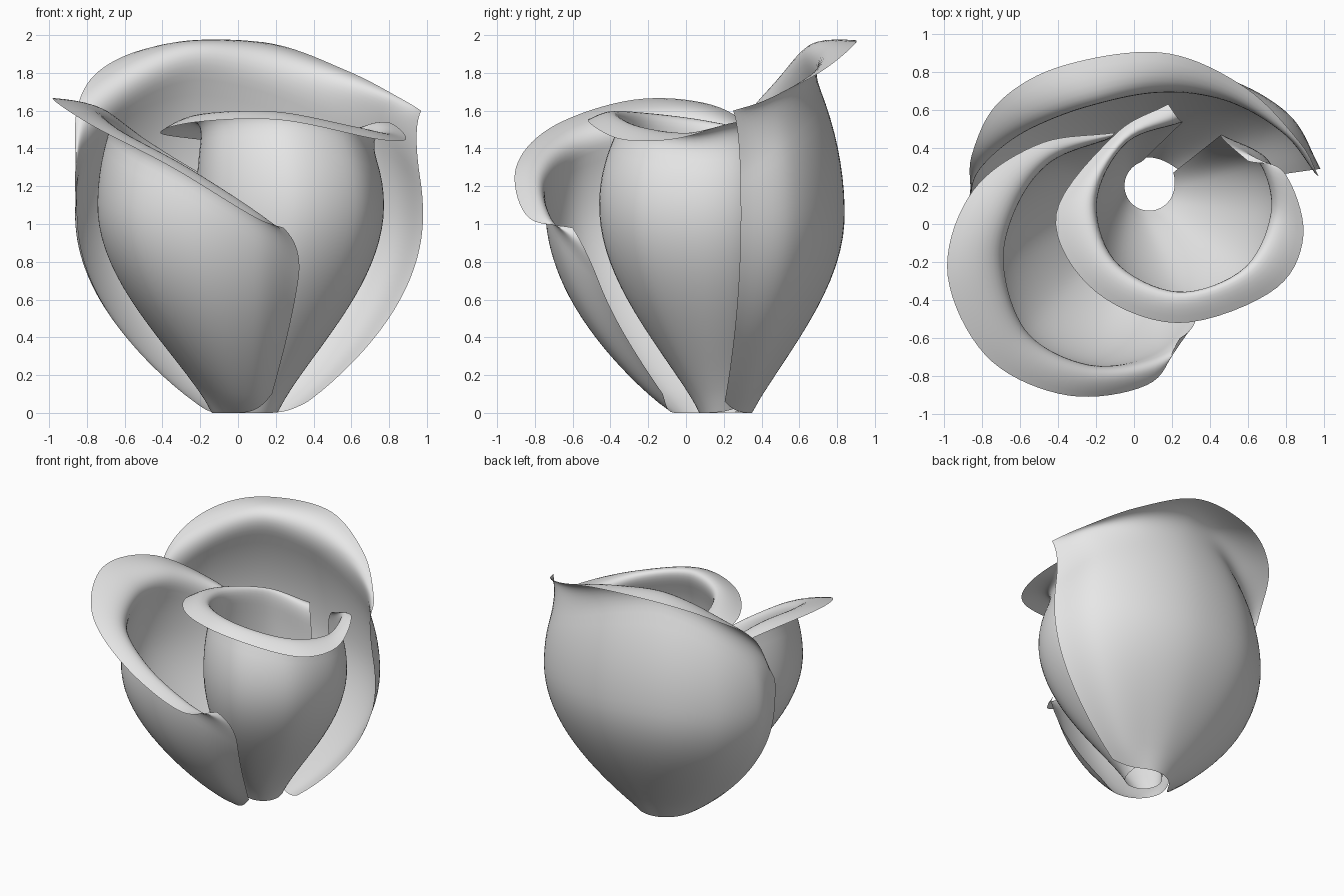
import bpy
import math
from mathutils import Vector

cube = bpy.data.objects.get("Cube")
if cube:
    bpy.data.objects.remove(cube, do_unlink=True)

COLUMNS, BODY_ROWS, LIP_ROWS = 60, 22, 12

petal_grey = bpy.data.materials.new("petal_grey")
petal_grey.use_nodes = True
petal_grey.diffuse_color = (0.8, 0.8, 0.8, 1)
shader = next(n for n in petal_grey.node_tree.nodes if n.type == "BSDF_PRINCIPLED")
shader.inputs["Base Color"].default_value = petal_grey.diffuse_color


def spline(stations, u):
    """Smooth curve through the stations, u from 0 to 1."""
    last = len(stations) - 1
    pos = u * last
    i = min(int(pos), last - 1)
    t = pos - i
    p1, p2 = stations[i], stations[i + 1]
    p0 = stations[i - 1] if i > 0 else [2 * a - b for a, b in zip(p1, p2)]
    p3 = stations[i + 2] if i + 2 <= last else [2 * b - a for a, b in zip(p1, p2)]
    return [b + 0.5 * t * (c - a + t * (2 * a - 5 * b + 4 * c - d
            + t * (3 * (b - c) + d - a)))
            for a, b, c, d in zip(p0, p1, p2, p3)]


def swell(z, belly_z, taper, power):
    """Share of the way from the base ring to the belly at height z."""
    if z < belly_z:
        return math.sin(math.pi / 2 * (z / belly_z) ** power)
    return 1 - taper * (z - belly_z) ** 2


def petal(name, stations, base, radius, arc, belly_z, taper, curl, lift):
    """Each station holds belly x, y, rim height, lip x, y, z, then slimness."""
    verts = []
    for c in range(COLUMNS + 1):
        u = c / COLUMNS
        bx, by, rim_z, lx, ly, lz, power = spline(stations, u)
        angle = math.radians(arc[0] + (arc[1] - arc[0]) * u)
        foot = Vector((base[0] + radius * math.cos(angle),
                       base[1] + radius * math.sin(angle), 0))
        reach = Vector((bx, by, 0)) - foot
        low = lift * abs(2 * u - 1) ** 6

        def wall(z):
            return foot + reach * swell(z, belly_z, taper, power) + Vector((0, 0, z))

        # Cupped wall with rounded bottom corners
        verts += [wall(low + (rim_z - low) * r / BODY_ROWS)
                  for r in range(BODY_ROWS + 1)]
        # Lip rolling outward, leaving the wall smoothly
        rim, lip = wall(rim_z), Vector((lx, ly, lz))
        crest = rim + (rim - wall(rim_z - 0.05)) * curl / 0.05
        for r in range(1, LIP_ROWS + 1):
            t = r / LIP_ROWS
            verts.append(rim * (1 - t) ** 2 + crest * 2 * t * (1 - t) + lip * t * t)
    rows = BODY_ROWS + LIP_ROWS + 1
    faces = [(c * rows + r, (c + 1) * rows + r, (c + 1) * rows + r + 1, c * rows + r + 1)
             for c in range(COLUMNS) for r in range(rows - 1)]
    mesh = bpy.data.meshes.new(name)
    mesh.from_pydata(verts, [], faces)
    mesh.materials.append(petal_grey)
    mesh.shade_smooth()
    obj = bpy.data.objects.new(name, mesh)
    bpy.context.collection.objects.link(obj)


# Inner petal, curled almost shut
petal("inner_petal", [
    (0.26, 0.54, 1.22, 0.18, 0.63, 1.35, 1.1),
    (-0.05, 0.43, 1.34, -0.1, 0.47, 1.43, 1.1),
    (-0.22, 0.09, 1.43, -0.41, 0.05, 1.48, 1.1),
    (-0.1, -0.28, 1.46, -0.22, -0.34, 1.54, 1.1),
    (0.28, -0.46, 1.46, 0.23, -0.52, 1.55, 1.1),
    (0.64, -0.29, 1.4, 0.73, -0.35, 1.45, 1.1),
    (0.77, 0.05, 1.34, 0.89, -0.06, 1.45, 1.1),
    (0.71, 0.33, 1.34, 0.79, 0.27, 1.54, 1.1),
    (0.46, 0.47, 1.22, 0.6, 0.33, 1.5, 1),
], (0.08, 0.2), 0.13, (110, 388), 1.1, 1.15, 0.21, 0.03)

# Front petal, its rim sloping down across the front
petal("front_petal", [
    (-0.12, 0.45, 1.08, -0.1, 0.48, 1.2, 1.1),
    (-0.46, 0.32, 1.3, -0.5, 0.42, 1.42, 1.1),
    (-0.68, 0.05, 1.45, -0.85, 0.17, 1.62, 1.1),
    (-0.74, -0.25, 1.45, -0.98, -0.26, 1.66, 1.1),
    (-0.59, -0.59, 1.35, -0.77, -0.7, 1.52, 1),
    (-0.25, -0.74, 1.18, -0.35, -0.9, 1.3, 0.88),
    (0.1, -0.7, 0.95, 0.08, -0.84, 1.04, 0.88),
    (0.35, -0.54, 0.7, 0.24, -0.6, 0.98, 1),
], (0.07, 0.14), 0.21, (150, 293), 1.1, 0.65, 0.18, 0.1)

# Back petal, tall and broad
petal("back_petal", [
    (0.98, 0.29, 1.25, 0.97, 0.25, 1.6, 0.85),
    (0.82, 0.57, 1.44, 0.87, 0.43, 1.66, 0.9),
    (0.5, 0.76, 1.58, 0.58, 0.72, 1.81, 1.05),
    (0.1, 0.84, 1.71, 0.15, 0.9, 1.96, 1.1),
    (-0.35, 0.78, 1.76, -0.38, 0.83, 1.95, 1.1),
    (-0.68, 0.58, 1.63, -0.71, 0.64, 1.83, 1),
    (-0.85, 0.32, 1.35, -0.85, 0.37, 1.62, 0.9),
    (-0.85, 0.12, 1.0, -0.86, 0.17, 1.27, 0.85),
], (0.07, 0.14), 0.21, (14, 192), 1.05, 0.6, 0.26, 0.06)
